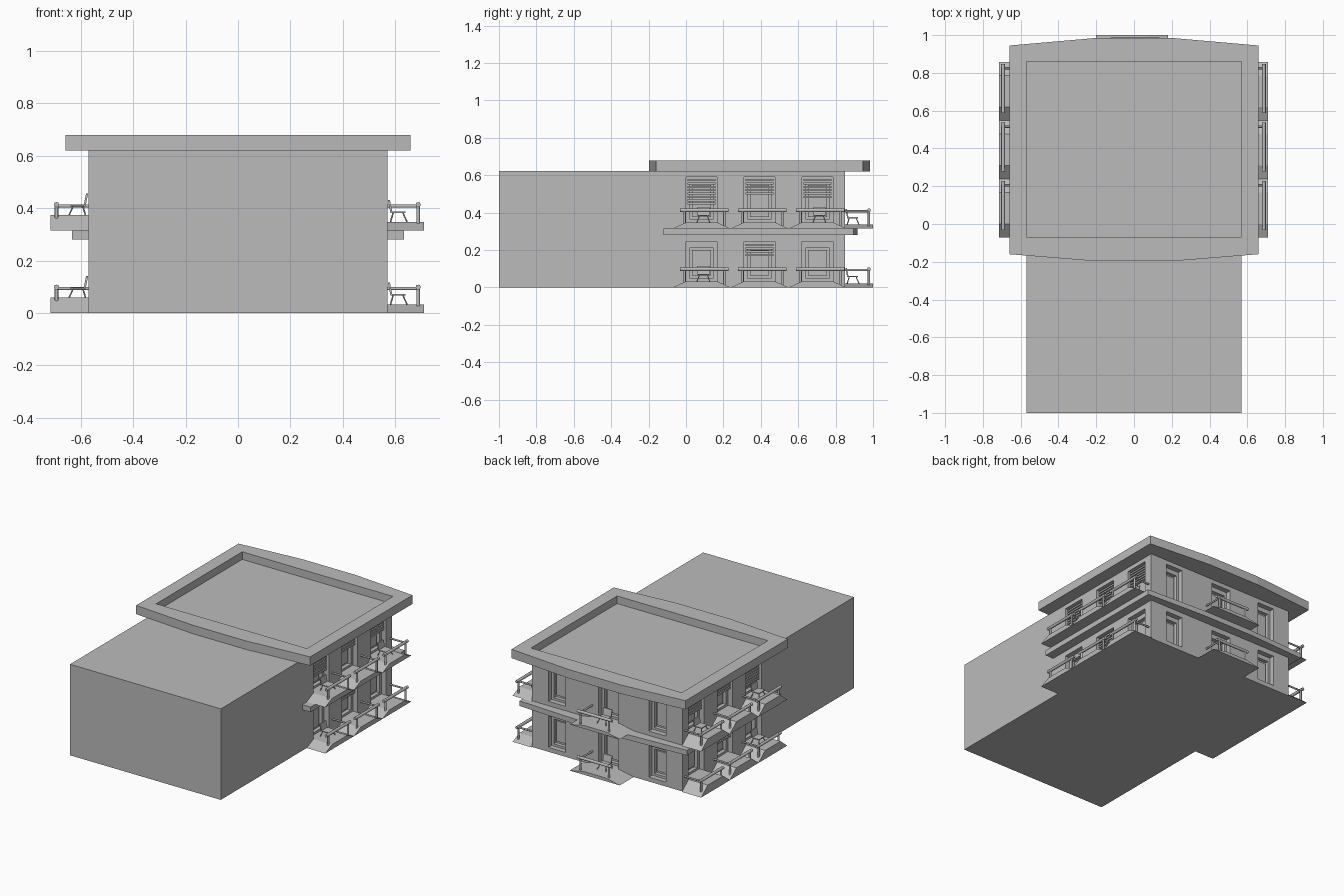
import bpy, bmesh
from math import radians
from mathutils import Matrix, Vector

if "Cube" in bpy.data.objects:
    bpy.data.objects.remove(bpy.data.objects["Cube"], do_unlink=True)

grey = bpy.data.materials.new("plain_grey")
grey.use_nodes = True
colour = (0.5, 0.5, 0.5, 1)
grey.diffuse_color = colour
grey.node_tree.nodes["Principled BSDF"].inputs["Base Color"].default_value = colour

parts = {}
WORLD = Matrix.Identity(4)


def mesh_for(name):
    return parts.setdefault(name, bmesh.new()) if name not in parts else parts[name]


def box(name, lo, hi, frame=WORLD):
    lo, hi = Vector(lo), Vector(hi)
    m = frame @ Matrix.Translation((lo + hi) / 2) @ Matrix.Diagonal((*(hi - lo), 1))
    bmesh.ops.create_cube(mesh_for(name), size=1, matrix=m)


def tube(name, a, b, radius, frame=WORLD, sides=8):
    a, b = Vector(a), Vector(b)
    turn = (b - a).to_track_quat('Z', 'Y').to_matrix().to_4x4()
    m = frame @ Matrix.Translation((a + b) / 2) @ turn
    bmesh.ops.create_cone(mesh_for(name), cap_ends=True, segments=sides, radius1=radius,
                          radius2=radius, depth=(b - a).length, matrix=m)


def prism(name, points, offset, frame=WORLD):
    bm = mesh_for(name)
    rings = [[bm.verts.new(frame @ (Vector(p) + shift)) for p in points]
             for shift in (Vector(), Vector(offset))]
    bm.faces.new(rings[0])
    bm.faces.new(rings[1])
    for i in range(len(points)):
        j = (i + 1) % len(points)
        bm.faces.new((rings[0][i], rings[0][j], rings[1][j], rings[1][i]))


def bowed_slab(name, half, front, back, bow_front, bow_back, low, high):
    # plate whose front and back edges bulge towards the middle
    outline = [(-half, front), (-0.2, front - bow_front), (0.2, front - bow_front), (half, front),
               (half, back), (0.2, back + bow_back), (-0.2, back + bow_back), (-half, back)]
    prism(name, [(x, y, low) for x, y in outline], (0, 0, high - low))


def opening(frame, u, low, high, half):
    # stepped recess with a raised door leaf inside
    box("opening_cutter", (u - half, -0.035, low), (u + half, 0.1, high), frame)
    box("inner_cutter", (u - half * 0.75, -0.06, low + 0.015),
        (u + half * 0.75, 0.05, high - 0.03), frame)
    box("door_leaf", (u - half * 0.6, -0.07, low + 0.03),
        (u + half * 0.6, -0.05, high - 0.045), frame)


def blind(frame, u, top, count):
    for i in range(count):
        z = top - 0.012 - 0.018 * i
        box("blind_slats", (u - 0.076, -0.03, z - 0.011), (u + 0.076, -0.012, z), frame)


def chair(frame, u, z):
    seat = z + 0.033
    box("chair_seats", (u - 0.032, 0.012, seat), (u + 0.032, 0.07, seat + 0.006), frame)
    prism("chair_backs", [(u - 0.032, 0.012, seat), (u - 0.032, 0.02, seat),
                          (u - 0.032, 0.01, seat + 0.05), (u - 0.032, 0.002, seat + 0.05)],
          (0.064, 0, 0), frame)
    for s in (-1, 1):
        for d, foot in ((0.022, 0.012), (0.06, 0.075)):
            tube("chair_legs", (u + s * 0.034, foot, z), (u + s * 0.022, d, seat), 0.003, frame, 6)


def balcony(frame, u, base, height, reach, wide=0.155):
    # floor with sloping ends
    top = base + height
    prism("balcony_floors", [(u - wide, 0, base), (u + wide, 0, base),
                             (u + 0.083, 0, top), (u - 0.083, 0, top)], (0, reach, 0), frame)
    # railing
    rail, d, mid = base + 0.098, reach - 0.022, u + 0.015
    tube("balcony_rails", (mid - 0.13, d, rail), (mid + 0.13, d, rail), 0.01, frame)
    for s in (-1, 1):
        p = mid + s * 0.107
        tube("railing_posts", (p, d, base + 0.005), (p, d, rail + 0.008), 0.007, frame)
    tube("side_rails", (mid + 0.107, -0.005, rail - 0.005), (mid + 0.107, d, rail - 0.005),
         0.006, frame)


# main building volume
box("building_body", (-0.57, -1, 0), (0.57, 0.85, 0.622))

# roof with sunken terrace, and the floor band between storeys
bowed_slab("roof", 0.658, -0.16, 0.945, 0.037, 0.04, 0.62, 0.68)
box("roof_cutter", (-0.57, -0.07, 0.628), (0.57, 0.86, 0.8))
bowed_slab("storey_band", 0.633, -0.12, 0.895, 0.0, 0.022, 0.28, 0.315)

# wall frames: x runs along the wall, y points outwards
right = Matrix(((0, 1, 0, 0.57), (1, 0, 0, 0), (0, 0, 1, 0), (0, 0, 0, 1)))
left = Matrix(((0, -1, 0, -0.57), (1, 0, 0, 0), (0, 0, 1, 0), (0, 0, 0, 1)))
rear = Matrix.Translation((0, 0.85, 0))

storeys = [(0.0, 0.245, (0, 4, 0), (1, 0, 0)),
           (0.315, 0.592, (8, 5, 6), (1, 0, 1))]
for base, top, slats, chairs in storeys:
    # three balconies on each side
    for frame, height, reach in ((right, 0.033, 0.14), (left, 0.058, 0.145)):
        for k in range(3):
            u = 0.083 + 0.31 * k
            opening(frame, u, base + height, top, 0.083)
            balcony(frame, u, base, height, reach)
            blind(frame, u, top, slats[k])
            if chairs[k]:
                chair(frame, u + 0.01, base + height)
    # rear balcony between two tall windows
    opening(rear, -0.01, base + 0.022, top, 0.075)
    balcony(rear, -0.01, base, 0.022, 0.15, 0.19)
    chair(rear, -0.01, base + 0.022)
    for u in (-0.38, 0.38):
        opening(rear, u, base + 0.03, top, 0.065)

# turn the collected parts into objects
objects = {}
for name, bm in parts.items():
    bmesh.ops.recalc_face_normals(bm, faces=bm.faces)
    mesh = bpy.data.meshes.new(name)
    bm.to_mesh(mesh)
    bm.free()
    mesh.materials.append(grey)
    ob = bpy.data.objects.new(name, mesh)
    bpy.context.collection.objects.link(ob)
    objects[name] = ob


def cut(target, cutter):
    ob, tool = objects[target], objects[cutter]
    tool.hide_render = True
    mod = ob.modifiers.new("cut", 'BOOLEAN')
    mod.operation, mod.solver, mod.object = 'DIFFERENCE', 'EXACT', tool
    bpy.context.view_layer.objects.active = ob
    bpy.ops.object.modifier_apply(modifier=mod.name)
    bpy.data.objects.remove(tool, do_unlink=True)
    del objects[cutter]


cut("building_body", "opening_cutter")
cut("building_body", "inner_cutter")
cut("roof", "roof_cutter")

# smooth the round metalwork
for name in ("balcony_rails", "railing_posts", "side_rails", "chair_legs"):
    bpy.ops.object.select_all(action='DESELECT')
    objects[name].select_set(True)
    bpy.context.view_layer.objects.active = objects[name]
    bpy.ops.object.shade_smooth_by_angle(angle=radians(50))
